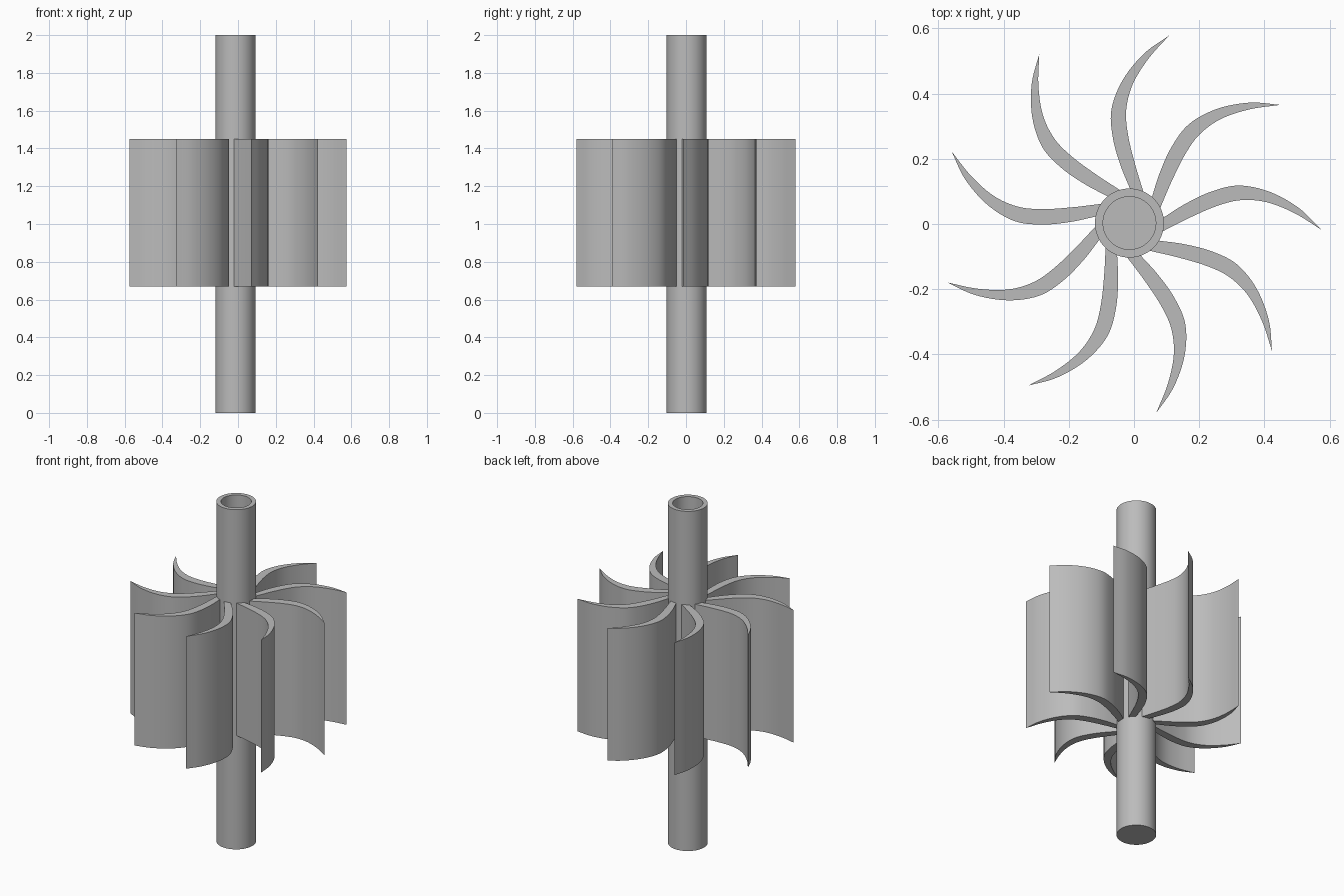
import bpy
import bmesh
import math
from mathutils import Vector, Matrix

old = bpy.data.objects.get("Cube")
if old:
    bpy.data.objects.remove(old, do_unlink=True)

AXIS = Vector((-0.014, 0.003, 0))
BLADES = 9
BLADE_BOTTOM, BLADE_TOP = 0.67, 1.45

grey = bpy.data.materials.new("plain_grey")
grey.use_nodes = True
grey.diffuse_color = (0.5, 0.5, 0.5, 1)
grey.node_tree.nodes["Principled BSDF"].inputs["Base Color"].default_value = (0.5, 0.5, 0.5, 1)


def finish(bm, name):
    """Turn a bmesh into a smooth-shaded grey object with sharp edges."""
    bmesh.ops.recalc_face_normals(bm, faces=bm.faces[:])
    mesh = bpy.data.meshes.new(name)
    bm.to_mesh(mesh)
    bm.free()
    mesh.materials.append(grey)
    obj = bpy.data.objects.new(name, mesh)
    bpy.context.collection.objects.link(obj)
    bpy.ops.object.select_all(action="DESELECT")
    obj.select_set(True)
    bpy.context.view_layer.objects.active = obj
    bpy.ops.object.shade_smooth_by_angle(angle=math.radians(35))
    return obj


def smooth_path(points, steps=6):
    """Catmull-Rom curve through the points."""
    p = [Vector(q) for q in points]
    p = [2 * p[0] - p[1]] + p + [2 * p[-1] - p[-2]]
    path = []
    for a, b, c, d in zip(p, p[1:], p[2:], p[3:]):
        for i in range(steps):
            t = i / steps
            path.append(0.5 * (2 * b + (c - a) * t + (2 * a - 5 * b + 4 * c - d) * t ** 2
                               + (3 * b - a - 3 * c + d) * t ** 3))
    return path + [p[-2]]


# Shaft: hollow tube, open at the top and closed at the bottom
bm = bmesh.new()
profile = [(0, 0), (0.106, 0), (0.106, 2), (0.081, 2), (0.081, 0.03), (0, 0.03)]
verts = [bm.verts.new((r, 0, z)) for r, z in profile]
edges = [bm.edges.new(pair) for pair in zip(verts, verts[1:])]
bmesh.ops.spin(bm, geom=verts + edges, cent=(0, 0, 0), axis=(0, 0, 1),
               angle=math.tau, steps=64)
bmesh.ops.remove_doubles(bm, verts=bm.verts[:], dist=0.0005)
bmesh.ops.translate(bm, verts=bm.verts[:], vec=AXIS)
finish(bm, "shaft")

# Blades: tapered, hooked section extruded upward and repeated round the shaft
tip = (0.588, -0.02)
convex = smooth_path([(0.097, 0.012), (0.17, 0.058), (0.25, 0.096), (0.335, 0.115),
                      (0.43, 0.096), (0.52, 0.046), tip])
concave = smooth_path([(0.097, -0.028), (0.18, 0.014), (0.265, 0.051), (0.34, 0.07),
                       (0.421, 0.064), (0.507, 0.03), tip])

for n in range(BLADES):
    bm = bmesh.new()
    turn = Matrix.Translation(AXIS) @ Matrix.Rotation(n * math.tau / BLADES, 4, "Z")
    # Each rung joins the convex and concave sides, so caps are neat quads
    rungs = [[bm.verts.new(turn @ Vector((q.x, q.y, BLADE_BOTTOM))) for q in pair]
             for pair in zip(convex, concave)]
    for (a, b), (c, d) in zip(rungs, rungs[1:]):
        bm.faces.new((a, b, d, c))
    bmesh.ops.remove_doubles(bm, verts=bm.verts[:], dist=0.0005)
    result = bmesh.ops.extrude_face_region(bm, geom=bm.faces[:], use_keep_orig=True)
    raised = [g for g in result["geom"] if isinstance(g, bmesh.types.BMVert)]
    bmesh.ops.translate(bm, verts=raised, vec=(0, 0, BLADE_TOP - BLADE_BOTTOM))
    finish(bm, f"blade_{n + 1}")
